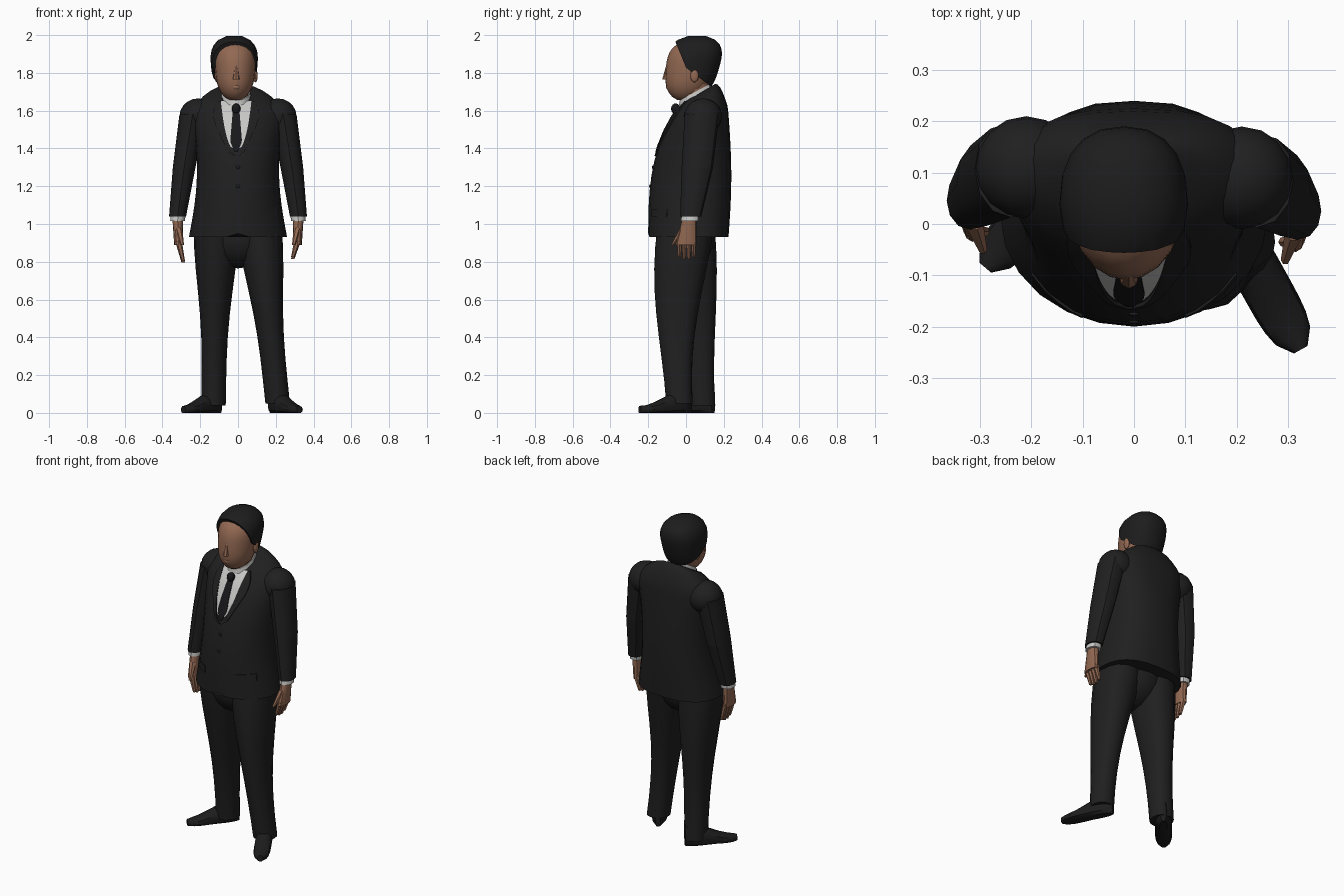
import bpy, bmesh
from math import sin, cos, pi, tau, sqrt, copysign, radians
from mathutils import Vector, Matrix
from mathutils.bvhtree import BVHTree

default_cube = bpy.data.objects.get("Cube")
if default_cube:
    bpy.data.objects.remove(default_cube)


def material(name, red, green, blue):
    made = bpy.data.materials.new(name)
    made.use_nodes = True
    colour = (red, green, blue, 1)
    made.diffuse_color = colour
    made.node_tree.nodes["Principled BSDF"].inputs["Base Color"].default_value = colour
    return made


SUIT = material("charcoal suit", .014, .014, .014)
HAIR = material("black hair", .012, .012, .012)
SKIN = material("brown skin", .29, .14, .085)
SHIRT = material("pale shirt", .58, .58, .57)
TIE = material("black tie", .009, .009, .011)
LEATHER = material("black leather", .012, .012, .012)
SIDES = {"left": 1, "right": -1}


def steps(count):
    return [i / count for i in range(count + 1)]


def mix(start, end, t):
    return start + (end - start) * t


def finish(name, bm, mat):
    bmesh.ops.recalc_face_normals(bm, faces=bm.faces)
    mesh = bpy.data.meshes.new(name)
    bm.to_mesh(mesh)
    bm.free()
    mesh.materials.append(mat)
    part = bpy.data.objects.new(name, mesh)
    bpy.context.collection.objects.link(part)
    bpy.ops.object.select_all(action="DESELECT")
    part.select_set(True)
    bpy.context.view_layer.objects.active = part
    bpy.ops.object.shade_smooth_by_angle(angle=radians(35))


def loft(rings, sides=16, squareness=.85):
    """Skin over stacked ovals given as centre, half width, half depth, tilt."""
    bm = bmesh.new()
    loops = []
    for centre, width, depth, tilt in rings:
        loop = []
        for i in range(sides):
            across, along = cos(tau * i / sides), sin(tau * i / sides)
            power = squareness if along > 0 else 1
            u = width * copysign(abs(across) ** power, across)
            v = depth * copysign(abs(along) ** power, along)
            loop.append(bm.verts.new(Vector(centre) + Vector((u, v, tilt * v))))
        loops.append(loop)
    for low, high in zip(loops, loops[1:]):
        for i in range(sides):
            bm.faces.new((low[i - 1], low[i], high[i], high[i - 1]))
    bm.faces.new(loops[0])
    bm.faces.new(loops[-1])
    return bm


def limb(name, mat, start, end, start_size, end_size, sides=12, tilt=0):
    """Straight tapering tube with level ends."""
    start, end = Vector(start), Vector(end)
    rings = [(start.lerp(end, t), mix(start_size[0], end_size[0], t),
              mix(start_size[1], end_size[1], t), tilt) for t in steps(4)]
    finish(name, loft(rings, sides), mat)


def ball(name, mat, centre, size):
    bm = bmesh.new()
    bmesh.ops.create_uvsphere(bm, u_segments=16, v_segments=10, radius=1)
    bm.transform(Matrix.Translation(centre) @ Matrix.Diagonal((*size, 1)))
    finish(name, bm, mat)


# Jacket: a waisted body whose chest slopes back, closed by a sloping yoke
def jacket_ring(t):
    front, back = -.2 + .135 * t ** 3, .225 + .015 * sin(pi * t)
    width = .26 - .035 * sin(pi * t) - .015 * t
    return (0, (front + back) / 2, mix(.93, 1.58, t)), width, (back - front) / 2, 0


def yoke_ring(t):
    height = 1.58 + .12 * sin(t * pi / 2)
    return (-.01 * t, .085, height), mix(.245, .085, t ** 1.4), mix(.148, .07, t), .6 * t


jacket = loft([jacket_ring(t) for t in steps(8)] + [yoke_ring(t) for t in steps(6)[1:]],
              sides=24, squareness=.78)
for vert in jacket.verts:
    if vert.co.z < .95 and vert.co.y < -.18 and abs(vert.co.x) < .04:
        vert.co.z += .02
bmesh.ops.recalc_face_normals(jacket, faces=jacket.faces)
surface = BVHTree.FromBMesh(jacket)
finish("jacket", jacket, SUIT)


def plate(name, mat, low, high, edges, lift):
    """Thin panel following the jacket front; edges(t) gives its two sides."""
    bm = bmesh.new()
    rows, depth = [], 0
    for t in steps(14):
        left, right = edges(t)
        row = []
        for s in steps(4):
            x, z = mix(left, right, s), mix(low, high, t)
            hit = surface.ray_cast(Vector((x, -1, z)), Vector((0, 1, 0)))[0]
            depth = hit.y if hit else depth
            row.append(bm.verts.new((x, depth - lift, z)))
        rows.append(row)
    for low_row, high_row in zip(rows, rows[1:]):
        for i in range(1, len(low_row)):
            bm.faces.new((low_row[i - 1], low_row[i], high_row[i], high_row[i - 1]))
    sheet = bmesh.ops.extrude_face_region(bm, geom=bm.faces[:])["geom"]
    for item in sheet:
        if isinstance(item, bmesh.types.BMVert):
            item.co.y += .008
    finish(name, bm, mat)


# Shirt front, tie, lapels, pocket flaps and buttons
def opening(t):
    return .083 * t ** .4


def tie_half(t):
    return min(.008 + .1 * t, .036 - .02 * t)


middle = -.01
plate("shirt_front", SHIRT, 1.39, 1.65,
      lambda t: (middle - opening(t), middle + opening(t)), .005)
plate("tie", TIE, 1.38, 1.62,
      lambda t: (middle - tie_half(t), middle + tie_half(t)), .009)
ball("tie_knot", TIE, (middle, -.055, 1.61), (.023, .024, .028))
for tag, side in SIDES.items():
    def lapel(t):
        inner = opening(t) - .002
        outer = inner + .015 + .035 * sin(pi * t * t)
        return middle + side * inner, middle + side * outer

    plate(tag + "_lapel", SUIT, 1.36, 1.65, lapel, .008)
    plate(tag + "_pocket_flap", SUIT, 1.04, 1.08,
          lambda t: (side * .1, side * .2), .006)
for place, height in {"upper": 1.3, "lower": 1.2}.items():
    centre, _, depth, _ = jacket_ring((height - .93) / .65)
    ball(place + "_button", LEATHER, (0, centre[1] - depth, height), (.01, .005, .01))


# Head and hair share one rounded form that narrows to the chin
def skull(grow, crown, shift):
    rings = []
    for t in steps(14):
        t = min(max(t, .02), .985)
        width = grow * .122 * sqrt(1 - abs(2 * t - 1) ** 3) * mix(.75, 1, t)
        centre = (-.015 - shift / 2, mix(-.01, .05, t) + shift, mix(1.65, crown, t))
        rings.append((centre, width, width * 1.19, 0))
    return loft(rings, sides=20)


finish("head", skull(1, 1.98, 0), SKIN)
hair = skull(1.14, 2, .01)
# Trim the hair along the temple, then along the sideburn and nape
for point, facing in (((0, -.05, 1.95), (0, .17, .07)), ((0, .03, 1.805), (0, .09, .12))):
    cut = bmesh.ops.bisect_plane(hair, geom=hair.verts[:] + hair.edges[:] + hair.faces[:],
                                 plane_co=point, plane_no=facing, clear_inner=True)
    rim = [item for item in cut["geom_cut"] if isinstance(item, bmesh.types.BMEdge)]
    bmesh.ops.holes_fill(hair, edges=rim)
finish("hair", hair, HAIR)

# Neck, collar and face
limb("neck", SKIN, (middle, .045, 1.6), (middle, .05, 1.8), (.066, .07), (.075, .08))
limb("shirt_collar", SHIRT, (middle, .05, 1.63), (middle, .05, 1.7),
     (.086, .095), (.075, .083), tilt=.55)
limb("nose", SKIN, (middle, -.1, 1.765), (middle, -.09, 1.85), (.02, .026), (.008, .012), sides=8)
ball("lips", SKIN, (middle, -.088, 1.725), (.026, .018, .016))
for tag, side in SIDES.items():
    ball(tag + "_ear", SKIN, (middle + side * .102, .045, 1.785), (.012, .022, .035))

# Arms and hands; the right arm hangs slightly further back and lower
for tag, side in SIDES.items():
    def spot(x, y, z):
        return side * x, y + (0 if side > 0 else .02), z

    elbow, elbow_size = spot(.285, .06, 1.3), (.06, .083)
    shoulder_size = (.07, .092)
    ball(tag + "_shoulder", SUIT, spot(.21, .09, 1.57), (.1, .1, .095))
    limb(tag + "_upper_sleeve", SUIT, spot(.24, .085, 1.58), elbow, shoulder_size, elbow_size)
    limb(tag + "_lower_sleeve", SUIT, elbow, spot(.32, .025, 1.04), elbow_size, (.045, .056))
    limb(tag + "_cuff", SHIRT, spot(.315, .025, 1.06), spot(.32, .02, 1.015), (.039, .047), (.039, .047))
    limb(tag + "_palm", SKIN, spot(.32, .02, 1.04), spot(.315, .0, .89), (.028, .036), (.023, .055))
    for finger in range(4):
        y = -.035 + .025 * finger
        tip = (.81 if side > 0 else .79) + .01 * abs(finger - 1.5)
        limb(f"{tag}_finger_{finger + 1}", SKIN, spot(.315, y, .91), spot(.29, y, tip),
             (.018, .015), (.009, .009), sides=6)
    limb(tag + "_thumb", SKIN, spot(.315, -.01, .98), spot(.295, -.07, .89),
         (.02, .024), (.009, .009), sides=6)


# Trousers: the left leg stands ahead of the right
def trouser_leg(name, hip, foot, bow):
    rings = []
    for t in steps(8):
        ease = (1 + cos(pi * t)) / 2
        centre = Vector(hip).lerp(Vector(foot), t)
        centre.y += bow * sin(pi * t)
        rings.append((centre, mix(.065, .12, ease ** 2), mix(.07, .15, ease), 0))
    finish(name, loft(rings), SUIT)


trouser_leg("left_trouser_leg", (.11, 0, 1), (.21, -.035, .05), -.03)
trouser_leg("right_trouser_leg", (-.115, 0, 1), (-.13, .085, .04), .005)
ball("trouser_seat", SUIT, (0, 0, .93), (.18, .15, .165))


# Shoes: lofted heel to toe, then laid flat and turned along the foot
def shoe(name, heel, toe):
    heel = Vector(heel)
    stride = Vector(toe) - heel
    forward = stride.normalized()
    sideways = Vector((-forward.y, forward.x, 0))
    frame = Matrix((sideways, (0, 0, 1), forward)).transposed().to_4x4()
    rings = []
    for t in steps(10):
        width = .048 * sqrt(1 - .9 * abs(2 * t - 1) ** 4)
        height = mix(.022, .078, (1 + cos(pi * t)) / 2)
        rings.append(((0, height * .7, t * stride.length), width, height, 0))
    bm = loft(rings, sides=12)
    bm.transform(Matrix.Translation(heel) @ frame)
    for vert in bm.verts:
        vert.co.z = max(vert.co.z, 0)
    finish(name, bm, LEATHER)


shoe("left_shoe", (.175, .025, 0), (.325, -.245, 0))
shoe("right_shoe", (-.095, .145, 0), (-.29, -.085, 0))
